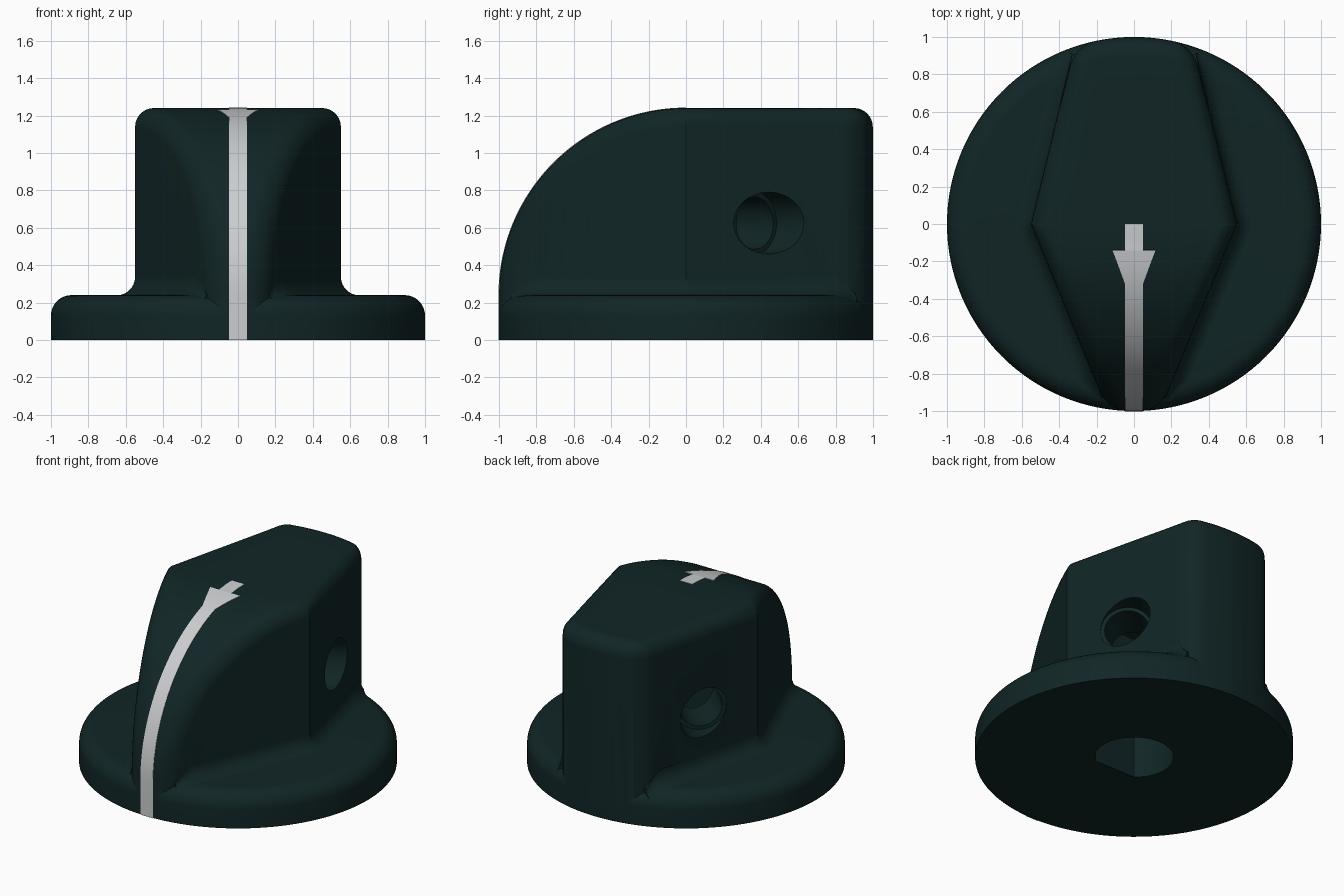
import bpy, bmesh, math
from math import sin, cos, pi, sqrt

if "Cube" in bpy.data.objects:
    bpy.data.objects.remove(bpy.data.objects["Cube"])

BASE_H, TOP, R = 0.24, 1.24, 0.1      # disc height, knob height, edge rounding


def material(name, rgb):
    m = bpy.data.materials.new(name)
    m.diffuse_color = (*rgb, 1)
    m.use_nodes = True
    m.node_tree.nodes["Principled BSDF"].inputs["Base Color"].default_value = m.diffuse_color
    return m


DARK = material("dark_teal", (0.0055, 0.0185, 0.0190))
GREY = material("light_grey", (0.60, 0.61, 0.63))


def loft(name, sections, mat):
    """Skin a row of closed loops and cap both ends."""
    bm = bmesh.new()
    rows = [[bm.verts.new(p) for p in s] for s in sections]
    n = len(rows[0])
    for a, b in zip(rows, rows[1:]):
        for i in range(n):
            j = (i + 1) % n
            bm.faces.new((a[i], a[j], b[j], b[i]))
    bm.faces.new(rows[0])
    bm.faces.new(rows[-1])
    bmesh.ops.remove_doubles(bm, verts=bm.verts, dist=1e-5)
    bmesh.ops.recalc_face_normals(bm, faces=bm.faces)
    me = bpy.data.meshes.new(name)
    bm.to_mesh(me)
    bm.free()
    me.materials.append(mat)
    ob = bpy.data.objects.new(name, me)
    bpy.context.collection.objects.link(ob)
    return ob


def combine(target, tool, op):
    mod = target.modifiers.new(op, 'BOOLEAN')
    mod.operation, mod.solver, mod.object = op, 'EXACT', tool
    bpy.context.view_layer.objects.active = target
    bpy.ops.object.modifier_apply(modifier=mod.name)
    bpy.data.objects.remove(tool, do_unlink=True)


def smooth(ob):
    bpy.ops.object.select_all(action='DESELECT')
    ob.select_set(True)
    bpy.context.view_layer.objects.active = ob
    bpy.ops.object.shade_smooth_by_angle(angle=math.radians(30))


def clamp(v):
    return max(0.0, min(1.0, v))


def half_width(y):
    return 0.55 - 0.242 * y if y > 0 else 0.55 + 0.41 * y


# --- Base disc with a rounded upper rim
ER = 0.11
rim = [(1, 0)] + [(1 - ER + ER * cos(t * pi / 16), BASE_H - ER + ER * sin(t * pi / 16))
                  for t in range(9)]
SEG = 128
knob = loft("knob", [[(r * cos(2 * pi * i / SEG), r * sin(2 * pi * i / SEG), z)
                      for i in range(SEG)] for r, z in rim], DARK)


# --- Grip: curved front, flat top, rounded back, tapering to both ends
def grip_path(e):
    """Side profile (y, z) moved inward by e."""
    pts = [(-(1 - e), 0.05)]
    for i in range(33):
        a = i * pi / 64
        pts.append((-(1 - e) * cos(a), BASE_H + (1 - e) * sin(a)))
    pts += [(y, TOP - e) for y in (0.2, 0.4, 0.6, 0.75)]
    for i in range(9):
        b = i * pi / 16
        pts.append((1 - R + (R - e) * sin(b), TOP - R + (R - e) * cos(b)))
    return pts + [(1 - e, 0.05)]


def grip_point(y, z, inset, frac=1.0):
    k = clamp((y - 0.6) / 0.3)
    x = (half_width(y - 0.05 * k) - inset) * frac
    return (x, y - k * (1 - sqrt(1 - x * x)), z)


STEPS = 7
angles = [i * pi / 2 / STEPS for i in range(STEPS + 1)]
rings = [(R * (1 - cos(t)), grip_path(R * (1 - sin(t)))) for t in angles]
sections = []
for s in range(len(rings[0][1])):
    y0 = rings[0][1][s][0]
    side = [grip_point(y0, 0.05, 0)]
    side += [grip_point(*path[s], inset) for inset, path in rings]
    side += [grip_point(*rings[-1][1][s], R, f) for f in (0.65, 0.25)]
    sections.append(side + [(-x, y, z) for x, y, z in reversed(side)])
combine(knob, loft("grip", sections, DARK), 'UNION')


# --- Concave fillets between the grip walls and the disc
def disc_height(r):
    over = min(max(r - (1 - ER), 0), ER)
    return BASE_H - ER + sqrt(ER * ER - over * over)


def fillet(side):
    rows = []
    for y in (-0.93, -0.88, -0.8, -0.7, -0.5, -0.25, -0.04, 0, 0.04,
              0.25, 0.5, 0.7, 0.8, 0.86, 0.91):
        size = R * clamp(0.3 + (0.92 - abs(y)) * 6)
        nx, ny = (0.925, -0.38) if y < 0 else (0.972, 0.235)
        if y == 0:
            nx, ny = 1.0, -0.08
        wall = half_width(y)
        row = [(wall - 0.06 * nx, y - 0.06 * ny, 0.06),
               (wall - 0.06 * nx, y - 0.06 * ny, BASE_H + size)]
        for i in range(8):
            d = size * (1 - cos(i * pi / 14))
            px, py = wall + nx * d, y + ny * d
            z = disc_height(math.hypot(px, py)) + size - sqrt(size ** 2 - (size - d) ** 2)
            row.append((px, py, z - 0.002))
        row.append((row[-1][0], row[-1][1], 0.06))
        rows.append([(side * a, b, c) for a, b, c in row])
    return loft("fillet", rows, DARK)


for side in (1, -1):
    combine(knob, fillet(side), 'UNION')

# --- Shaft bore with one flat side
bore = [(0.25 * cos(i * pi / 32), max(0.25 * sin(i * pi / 32), -0.19)) for i in range(64)]
combine(knob, loft("bore", [[(x, y, z) for x, y in bore] for z in (-0.1, 1.0)], DARK),
        'DIFFERENCE')

# --- Two stepped screw holes at 45 degrees
C = sqrt(0.5)
for side in (1, -1):
    for r, s0, s1 in ((0.165, 0.52, 1.0), (0.14, 0.1, 0.6)):
        rows = [[(side * C * (s - r * cos(i * pi / 24)), C * (s + r * cos(i * pi / 24)),
                  0.625 + r * sin(i * pi / 24)) for i in range(48)] for s in (s0, s1)]
        combine(knob, loft("screw_hole", rows, DARK), 'DIFFERENCE')
smooth(knob)

# --- Pointer stripe with an arrow head, laid over the front curve
line = [(-1, z, 0.048) for z in (0, 0.12)]
last = math.acos(0.32)
line += [(-cos(last * i / 28), BASE_H + sin(last * i / 28), 0.048) for i in range(29)]
for y, w in ((-0.26, 0.07), (-0.20, 0.092), (-0.14, 0.115), (-0.14, 0.048),
             (-0.07, 0.048), (0, 0.048)):
    line.append((y, BASE_H + sqrt(1 - y * y), w))
rows = []
for y, z, w in line:
    ny, nz = (y, z - BASE_H) if z > BASE_H else (-1, 0)
    out, inn = 0.003, -0.005
    rows.append([(x, y + ny * o, z + nz * o)
                 for x, o in ((-w, inn), (w, inn), (w, out), (-w, out))])
smooth(loft("pointer_stripe", rows, GREY))
